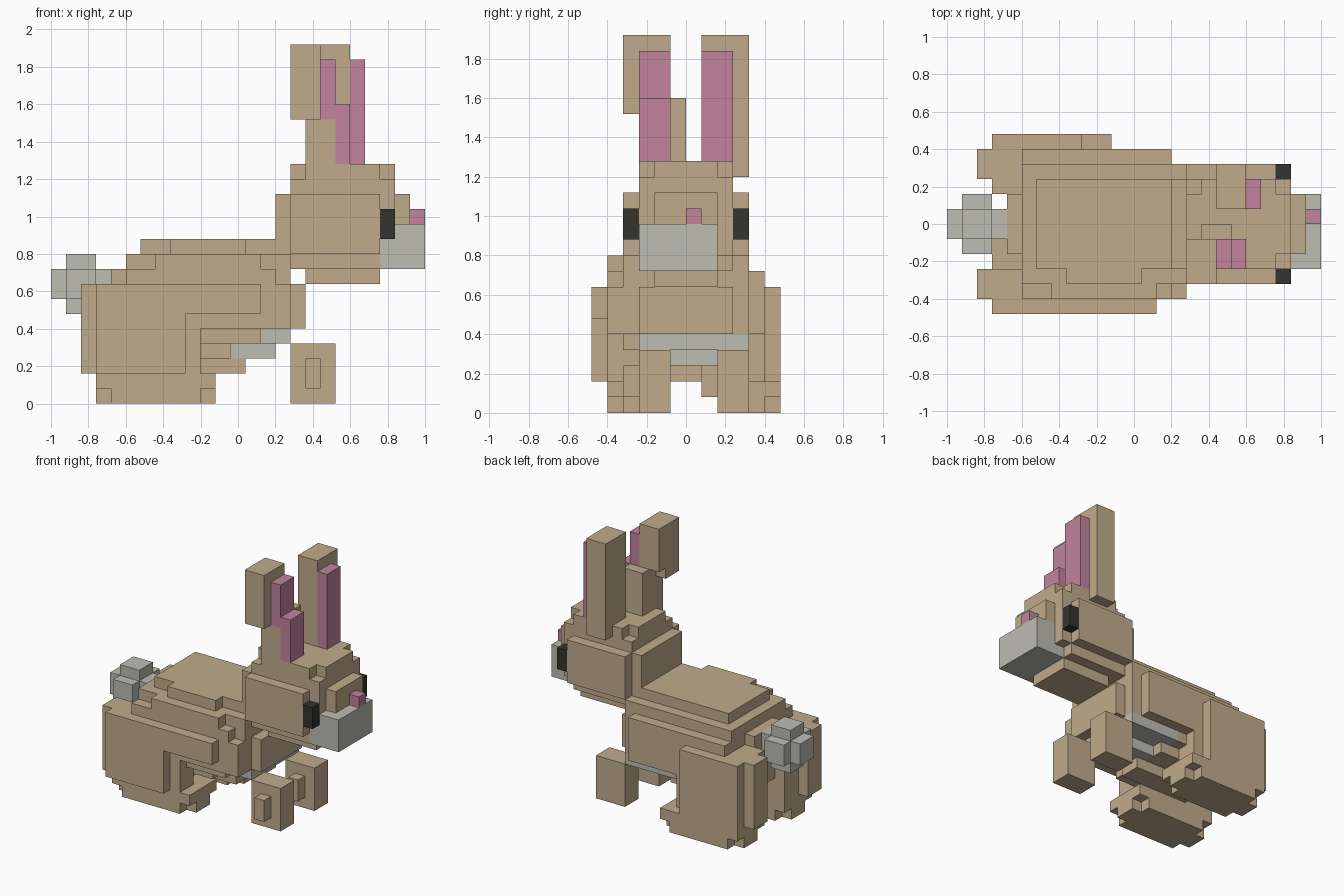
import bpy, bmesh
from itertools import product
from mathutils import Vector

if "Cube" in bpy.data.objects:
    bpy.data.objects.remove(bpy.data.objects["Cube"], do_unlink=True)

UNIT = 0.08          # edge of one block
LENGTH = 25          # blocks along x
taken = set()        # cells already owned by a part


def material(name, rgb):
    m = bpy.data.materials.new(name)
    m.use_nodes = True
    m.diffuse_color = (*rgb, 1)
    m.node_tree.nodes["Principled BSDF"].inputs["Base Color"].default_value = (*rgb, 1)
    return m


TAN = material("tan fur", (0.53, 0.41, 0.26))
GREY = material("pale grey fur", (0.51, 0.51, 0.45))
PINK = material("pink skin", (0.54, 0.23, 0.34))
BLACK = material("black eye", (0.033, 0.035, 0.028))


def box(x, y, z):
    """Cells filled by a box given as three index ranges."""
    return set(product(range(*x), range(*y), range(*z)))


def slab(x, half, z):
    """A box centred on y = 0."""
    return box(x, (-half, half), z)


def part(name, mat, *boxes):
    """Join boxes of cells into one shell with merged flat faces."""
    cells = set().union(*boxes) - taken
    taken.update(cells)
    bm = bmesh.new()
    verts = {}

    def corner(p):
        if p not in verts:
            verts[p] = bm.verts.new(((p[0] - LENGTH / 2) * UNIT, p[1] * UNIT, p[2] * UNIT))
        return verts[p]

    for cell in cells:
        for axis, side in product(range(3), (0, 1)):
            near = list(cell)
            near[axis] += 2 * side - 1
            if tuple(near) in cells:
                continue
            u, v = (axis + 1) % 3, (axis + 2) % 3
            ring = []
            for a, b in ((0, 0), (1, 0), (1, 1), (0, 1)):
                p = list(cell)
                p[axis] += side
                p[u] += a
                p[v] += b
                ring.append(corner(tuple(p)))
            bm.faces.new(ring if side else ring[::-1])
    bmesh.ops.dissolve_limit(bm, angle_limit=0.01, verts=bm.verts, edges=bm.edges)
    mesh = bpy.data.meshes.new(name)
    bm.to_mesh(mesh)
    bm.free()
    mesh.materials.append(mat)
    obj = bpy.data.objects.new(name, mesh)
    bpy.context.collection.objects.link(obj)


def foot(x, y):
    """Low paw with its lowest corner blocks trimmed."""
    corners = set(product((x[0], x[1] - 1), (y[0], y[1] - 1), (0,)))
    return box(x, y, (0, 2)) - corners


# Tail
part("tail", GREY,
     slab((0, 4), 1, (7, 9)), slab((1, 3), 2, (7, 9)), slab((1, 3), 1, (6, 10)))

# Pale belly
part("belly", GREY,
     box((11, 16), (-3, 4), (4, 5)), box((12, 15), (-1, 2), (3, 4)),
     box((14, 16), (2, 3), (5, 6)))

# Torso
part("torso", TAN,
     slab((4, 6), 2, (4, 9)),                 # rump
     slab((5, 14), 4, (4, 10)),
     slab((14, 16), 4, (5, 10)),
     slab((5, 15), 5, (5, 9)),                # flanks
     box((7, 14), (-5, -4), (9, 10)),
     box((14, 16), (-5, -4), (5, 8)),
     slab((6, 15), 3, (10, 11)),              # back
     box((8, 13), (-4, -3), (10, 11)),
     slab((6, 12), 3, (3, 4)),                # underside
     slab((6, 13), 1, (2, 3)),
     slab((16, 17), 3, (5, 8)))               # chest

# Hind legs
part("right_hind_leg", TAN,
     box((2, 10), (-5, -3), (2, 8)), box((3, 9), (-6, -5), (2, 8)),
     box((9, 14), (-6, -5), (6, 8)), box((3, 9), (-5, -1), (2, 5)),
     foot((3, 11), (-5, -1)))
part("left_hind_leg", TAN,
     box((2, 10), (3, 5), (2, 8)), box((3, 9), (2, 6), (2, 8)),
     foot((3, 11), (2, 6)))

# Front paws
for side, y in (("right", -3), ("left", 2)):
    part(side + "_front_paw", TAN,
         box((16, 19), (y, y + 2), (0, 4)), box((17, 18), (y - 1, y), (1, 3)))

# Face details
for side, y in (("right", -4), ("left", 3)):
    part(side + "_eye", BLACK, box((22, 23), (y, y + 1), (11, 13)))
part("nose", PINK, box((24, 25), (0, 1), (12, 13)))
part("muzzle", GREY, box((22, 25), (-3, 2), (9, 12)))

# Head
part("head", TAN,
     slab((16, 23), 3, (10, 15)),
     slab((16, 22), 3, (9, 10)),
     slab((17, 22), 2, (8, 9)),               # chin
     slab((15, 16), 3, (10, 14)),             # nape
     slab((16, 22), 4, (10, 14)),             # cheeks
     slab((17, 22), 3, (15, 16)),             # crown
     slab((16, 23), 2, (15, 16)),
     slab((23, 24), 2, (12, 14)))             # brow

# Ears, the right one bent backwards
part("right_ear", TAN,
     box((17, 19), (-3, 0), (16, 19)), box((17, 18), (-3, 0), (19, 20)),
     box((16, 18), (-4, -1), (20, 24)), box((16, 18), (-4, -2), (19, 20)),
     box((18, 19), (-1, 0), (19, 20)))
part("right_inner_ear", PINK,
     box((18, 19), (-3, -1), (19, 23)), box((19, 20), (-3, -1), (16, 20)))
part("left_ear", TAN, box((18, 20), (1, 4), (15, 24)))
part("left_inner_ear", PINK, box((20, 21), (1, 3), (16, 23)))
